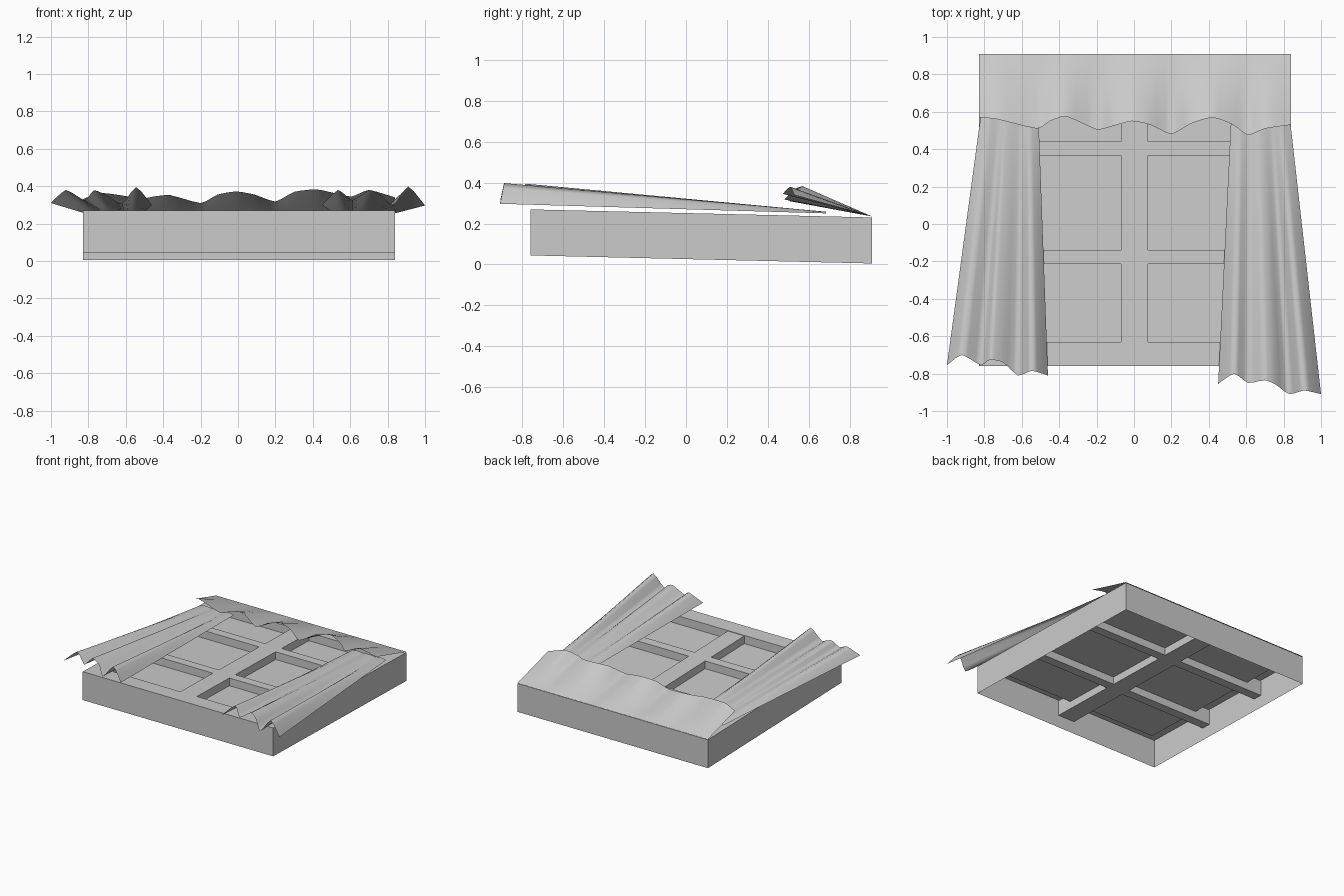
import bpy

if "Cube" in bpy.data.objects:
    bpy.data.objects.remove(bpy.data.objects["Cube"])

X0, X1, Y0, Y1 = -0.83, 0.84, -0.76, 0.91   # outline of the window frame
H, RAIL, PANE, BAR = 0.225, 0.13, 0.065, 0.125  # height, rail width, depths


def tilt(x, y, d):
    """Point at depth d below the slightly tilted top plane."""
    return (x, y, 0.23 + 0.0235 * (Y1 - y) - d)


def make(name, verts, faces, smooth=False):
    me = bpy.data.meshes.new(name)
    me.from_pydata(verts, [], faces)
    me.update()
    ob = bpy.data.objects.new(name, me)
    bpy.context.collection.objects.link(ob)
    if smooth:
        for p in me.polygons:
            p.use_smooth = True
    return ob


def rect(x0, x1, y0, y1, d):
    return [tilt(x, y, d) for x, y in ((x0, y0), (x1, y0), (x1, y1), (x0, y1))]


# window frame: open-bottomed outer walls, top rails, recess and glass panel
inner = (X0 + RAIL, X1 - RAIL, Y0 + RAIL, Y1 - RAIL)
rings = [rect(X0, X1, Y0, Y1, H), rect(X0, X1, Y0, Y1, 0),
         rect(*inner, 0), rect(*inner, PANE)]
verts = [v for r in rings for v in r]
faces = [(r * 4 + i, r * 4 + (i + 1) % 4, r * 4 + 4 + (i + 1) % 4, r * 4 + 4 + i)
         for r in range(3) for i in range(4)]
faces.append((12, 13, 14, 15))
make("window_frame", verts, faces)


# glazing bars
def bar(name, x0, x1, y0, y1):
    # upper part sits inside the recess, lower part runs wall to wall
    v = rect(x0, x1, y0, y1, BAR) + rect(x0, x1, y0, y1, 0.004)
    f = [(3, 2, 1, 0), (4, 5, 6, 7)]
    f += [(i, (i + 1) % 4, 4 + (i + 1) % 4, 4 + i) for i in range(4)]
    make(name, v, f)


bar("upright_bar", -0.07, 0.075, Y0, Y1)
bar("upper_cross_bar", X0, X1, 0.365, 0.44)
bar("lower_cross_bar", X0, X1, -0.215, -0.14)


# cloth: loft from a nearly flat top edge to a wavy hem
def cloth(name, hem, xa, xb, ytop, ztop, amp, rows=8, sub=3):
    def spline(i, t):
        p = [hem[min(max(i + k, 0), len(hem) - 1)] for k in (-1, 0, 1, 2)]
        out = []
        for a, b, c, d in zip(*p):
            m0, m1 = (c - a) * 0.3, (d - b) * 0.3
            out.append((2*t**3 - 3*t*t + 1) * b + (t**3 - 2*t*t + t) * m0
                       + (3*t*t - 2*t**3) * c + (t**3 - t*t) * m1)
        return out
    pts = [spline(i, s / sub) for i in range(len(hem) - 1) for s in range(sub)]
    pts.append(list(hem[-1]))
    ha, hb = hem[0][0], hem[-1][0]
    zm = sum(p[2] for p in pts) / len(pts)
    verts, n = [], len(pts)
    for r in range(rows + 1):
        t = r / rows
        for x, y, z in pts:
            tx = xa + (xb - xa) * (x - ha) / (hb - ha)
            tz = ztop + amp * (z - zm)
            verts.append((tx + (x - tx) * t, ytop + (y - ytop) * t, tz + (z - tz) * t))
    faces = [(r*n + i, (r+1)*n + i, (r+1)*n + i + 1, r*n + i + 1)
             for r in range(rows) for i in range(n - 1)]
    make(name, verts, faces, True)


# side curtains
cloth("left_curtain", [
    (-1.0, -0.755, 0.31), (-0.92, -0.70, 0.38), (-0.82, -0.755, 0.325),
    (-0.77, -0.725, 0.378), (-0.70, -0.74, 0.35), (-0.62, -0.81, 0.305),
    (-0.545, -0.785, 0.395), (-0.46, -0.81, 0.30)],
    -0.805, -0.515, 0.685, 0.254, 0.08)
cloth("right_curtain", [
    (0.45, -0.855, 0.30), (0.535, -0.80, 0.38), (0.61, -0.85, 0.325),
    (0.70, -0.835, 0.38), (0.76, -0.86, 0.355), (0.83, -0.91, 0.297),
    (0.91, -0.89, 0.398), (1.0, -0.91, 0.297)],
    0.525, 0.82, 0.685, 0.254, 0.08)

# valance across the top
cloth("valance", [
    (-0.83, 0.57, 0.33), (-0.73, 0.56, 0.365), (-0.52, 0.51, 0.335),
    (-0.45, 0.55, 0.345), (-0.36, 0.575, 0.352), (-0.2, 0.505, 0.31),
    (-0.11, 0.525, 0.355), (-0.01, 0.55, 0.372), (0.09, 0.53, 0.355),
    (0.2, 0.48, 0.318), (0.3, 0.535, 0.37), (0.42, 0.57, 0.383),
    (0.53, 0.53, 0.36), (0.61, 0.475, 0.345), (0.70, 0.51, 0.38),
    (0.84, 0.53, 0.34)],
    -0.83, 0.84, 0.91, 0.235, 0.0)
